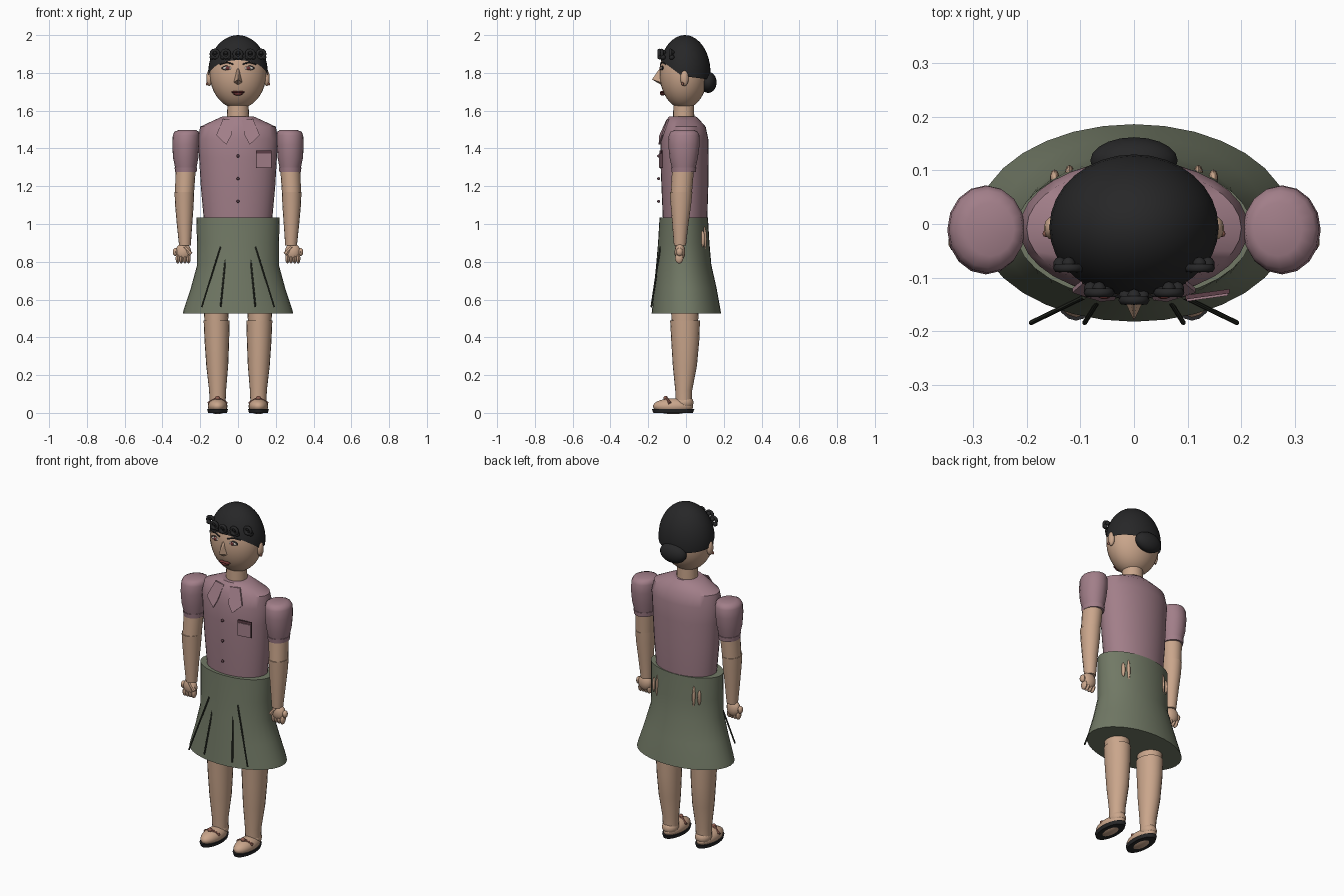
import bpy, bmesh, math
from mathutils import Vector, Matrix

cube = bpy.data.objects.get("Cube")
if cube:
    bpy.data.objects.remove(cube, do_unlink=True)


def material(name, rgb):
    m = bpy.data.materials.new(name)
    m.use_nodes = True
    m.diffuse_color = (*rgb, 1)
    m.node_tree.nodes["Principled BSDF"].inputs["Base Color"].default_value = (*rgb, 1)
    return m


SKIN = material("skin", (0.59, 0.38, 0.26))
MAUVE = material("mauve cloth", (0.36, 0.21, 0.25))
GREEN = material("green cloth", (0.165, 0.19, 0.13))
BLACK = material("black hair", (0.02, 0.02, 0.021))
PLEAT = material("dark green", (0.03, 0.035, 0.025))
STRAP = material("brown strap", (0.27, 0.11, 0.08))
LIP = material("dark red", (0.16, 0.035, 0.035))
TRIM = material("dark mauve", (0.11, 0.05, 0.065))
WHITE = material("eye white", (0.6, 0.55, 0.5))


def finish(bm, name, mat, angle=40):
    bmesh.ops.recalc_face_normals(bm, faces=bm.faces)
    me = bpy.data.meshes.new(name)
    bm.to_mesh(me)
    bm.free()
    me.materials.append(mat)
    me.shade_smooth()
    me.set_sharp_from_angle(angle=math.radians(angle))
    ob = bpy.data.objects.new(name, me)
    bpy.context.collection.objects.link(ob)
    return ob


def loft(name, mat, rings, seg=24, angle=40):
    """Closed body through ellipses (z, cx, cy, rx, ry)."""
    bm = bmesh.new()
    loops = []
    for z, cx, cy, rx, ry in rings:
        loops.append([bm.verts.new((cx + rx * math.cos(i * math.tau / seg),
                                    cy + ry * math.sin(i * math.tau / seg), z)) for i in range(seg)])
    for a, b in zip(loops, loops[1:]):
        for i in range(seg):
            j = (i + 1) % seg
            bm.faces.new((a[i], a[j], b[j], b[i]))
    bm.faces.new(loops[0])
    bm.faces.new(loops[-1])
    return finish(bm, name, mat, angle)


def ball(name, mat, pos, radii, seg=16, cuts=()):
    """Ellipsoid, optionally trimmed by (point, normal) planes."""
    bm = bmesh.new()
    bmesh.ops.create_uvsphere(bm, u_segments=seg, v_segments=seg * 2 // 3, radius=1,
                              matrix=Matrix.Translation(pos) @ Matrix.Diagonal((*radii, 1)))
    for point, normal in cuts:
        geom = bm.verts[:] + bm.edges[:] + bm.faces[:]
        bmesh.ops.bisect_plane(bm, geom=geom, plane_co=point, plane_no=normal, clear_inner=True)
    return finish(bm, name, mat)


def rod(name, mat, a, b, r, seg=8):
    a, b = Vector(a), Vector(b)
    turn = (b - a).to_track_quat('Z', 'Y').to_matrix().to_4x4()
    bm = bmesh.new()
    bmesh.ops.create_cone(bm, cap_ends=True, segments=seg, radius1=r, radius2=r,
                          depth=(b - a).length, matrix=Matrix.Translation((a + b) / 2) @ turn)
    return finish(bm, name, mat)


def plate(name, mat, points, thick=0.008):
    """Flat panel extruded toward the back."""
    bm = bmesh.new()
    face = bm.faces.new([bm.verts.new(p) for p in points])
    out = bmesh.ops.extrude_face_region(bm, geom=[face])["geom"]
    bmesh.ops.translate(bm, vec=(0, thick, 0), verts=[v for v in out if isinstance(v, bmesh.types.BMVert)])
    return finish(bm, name, mat, 20)


def ring(name, mat, pos, major, minor):
    """Small ring whose hole faces the front."""
    bpy.ops.mesh.primitive_torus_add(location=pos, rotation=(math.pi / 2, 0, 0), major_radius=major,
                                     minor_radius=minor, major_segments=12, minor_segments=6)
    ob = bpy.context.object
    ob.name = name
    ob.data.materials.append(mat)
    ob.data.shade_smooth()


# Torso and neck
loft("blouse", MAUVE, [(1.0, 0, -.005, .178, .115), (1.035, 0, -.005, .182, .118),
     (1.2, 0, -.006, .197, .124), (1.35, 0, -.008, .206, .128), (1.45, 0, -.008, .213, .126),
     (1.515, 0, -.008, .2, .112), (1.548, 0, -.015, .13, .09), (1.568, 0, -.018, .085, .072)], 32)
loft("neck", SKIN, [(1.54, 0, -.012, .058, .056), (1.66, 0, -.012, .056, .055)])

# Skirt with front pleat folds
loft("skirt", GREEN, [(.525, 0, .002, .293, .184), (.555, 0, .001, .285, .18), (.66, 0, -.004, .25, .166),
     (.785, 0, -.012, .216, .146), (.9, 0, -.012, .217, .136), (1.035, 0, -.012, .221, .128)], 32)

# Head, hair and bun
loft_head = [(0, 0, -.012)]
ball("head", SKIN, (0, -.012, 1.8), (.15, .128, .19), 32)
ball("hair", BLACK, (0, -.006, 1.8), (.158, .136, .2), 32,
     [((0, -.13, 1.865), (0, .6, .8)), ((0, -.03, 1.785), (0, .13, 1))])
ball("hair_bun", BLACK, (0, .118, 1.75), (.082, .044, .056), 20)
for x, y in ((0, -.142), (.065, -.128), (-.065, -.128), (.122, -.082), (-.122, -.082)):
    ring("front_curl", BLACK, (x, y, 1.9), .02, .009)
    for dx, dz in ((-.016, -.012), (.016, -.012), (0, .014)):
        ball("curl_tuft", BLACK, (x + dx, y + .006, 1.895 + dz), (.013, .015, .013), 10)

# Nose and mouth
bm = bmesh.new()
for p in ((0, -.128, 1.84), (.008, -.135, 1.82), (-.008, -.135, 1.82), (.03, -.118, 1.745),
          (-.03, -.118, 1.745), (0, -.18, 1.765), (0, -.12, 1.73)):
    bm.verts.new(p)
bmesh.ops.convex_hull(bm, input=bm.verts)
finish(bm, "nose", SKIN, 30)
ball("lower_lip", LIP, (0, -.124, 1.689), (.026, .014, .009), 12)
for s in (-1, 1):
    ball("upper_lip", LIP, (s * .014, -.126, 1.698), (.022, .013, .006), 12)

for s, side in ((1, "left"), (-1, "right")):
    # Face details
    ball(side + "_eye_rim", BLACK, (s * .055, -.125, 1.826), (.033, .008, .013), 16)
    ball(side + "_eye", WHITE, (s * .055, -.13, 1.825), (.026, .007, .009), 16)
    ball(side + "_iris", LIP, (s * .055, -.135, 1.825), (.011, .005, .009), 12)
    for a, b in (((.025, -.135, 1.846), (.058, -.126, 1.856)), ((.058, -.126, 1.856), (.095, -.107, 1.846))):
        rod(side + "_brow", BLACK, (s * a[0], *a[1:]), (s * b[0], *b[1:]), .004)
    ball(side + "_ear", SKIN, (s * .152, -.008, 1.772), (.016, .022, .042), 14)
    ball(side + "_earring", STRAP, (s * .164, -.018, 1.742), (.007, .007, .009), 8)

    # Puffed sleeve and cuff
    loft(side + "_sleeve", MAUVE, [(1.295, s * .276, -.012, .056, .062), (1.35, s * .277, -.012, .067, .075),
         (1.42, s * .276, -.011, .072, .083), (1.47, s * .274, -.01, .071, .081),
         (1.488, s * .272, -.01, .065, .072), (1.498, s * .268, -.01, .045, .05)], 16, 50)
    loft(side + "_cuff", MAUVE, [(1.275, s * .276, -.012, .057, .064), (1.3, s * .276, -.012, .06, .067)], 16)

    # Arm
    loft(side + "_upper_arm", SKIN, [(1.16, s * .283, -.025, .05, .056), (1.3, s * .277, -.015, .054, .058)], 16)
    loft(side + "_forearm", SKIN, [(.885, s * .281, -.032, .031, .032), (1.0, s * .283, -.03, .041, .043),
         (1.1, s * .284, -.027, .049, .054), (1.17, s * .284, -.026, .052, .06)], 16)

    # Hand
    ball(side + "_palm", SKIN, (s * .289, -.032, .852), (.042, .028, .048), 14)
    for x in (.262, .281, .3, .319):
        ball(side + "_finger", SKIN, (s * x, -.036, .818), (.012, .022, .028), 10)
    rod(side + "_thumb", SKIN, (s * .285, -.045, .88), (s * .25, -.05, .84), .012)
    ball(side + "_knuckle", SKIN, (s * .332, -.034, .852), (.014, .018, .022), 10)

    # Leg
    loft(side + "_thigh", SKIN, [(.48, s * .115, -.006, .062, .07), (.6, s * .115, -.006, .07, .076),
         (.95, s * .115, -.006, .075, .08)], 20)
    loft(side + "_shin", SKIN, [(.05, s * .108, -.012, .042, .042), (.12, s * .108, -.012, .045, .045),
         (.25, s * .11, -.006, .058, .064), (.38, s * .112, -.004, .065, .074),
         (.49, s * .113, -.005, .069, .079)], 20)
    for dx, length in ((0, .07), (.028, .045)):
        ball(side + "_skirt_gap", SKIN, (s * (.12 + dx), .094 - dx * .3, .92), (.009, .016, length), 10)

    # Shoe
    loft(side + "_sole", BLACK, [(0, s * .108, -.068, .05, .105), (.02, s * .108, -.068, .055, .112)], 24)
    ball(side + "_foot", SKIN, (s * .108, -.068, .035), (.052, .107, .042), 20)
    ball(side + "_heel", SKIN, (s * .108, -.01, .055), (.045, .05, .04), 16)
    for a, b in (((.06, -.085, .05), (.108, -.105, .078)), ((.108, -.105, .078), (.156, -.085, .05))):
        rod(side + "_strap", STRAP, (s * a[0], *a[1:]), (s * b[0], *b[1:]), .009)
    ball(side + "_strap_knot", STRAP, (s * .108, -.108, .078), (.014, .012, .012), 10)

    # Collar and pleat folds
    plate(side + "_collar", MAUVE, [(s * .02, -.105, 1.55), (s * .08, -.098, 1.555), (s * .115, -.128, 1.47),
                                    (s * .062, -.145, 1.42), (s * .036, -.142, 1.468)])
    rod(side + "_outer_pleat", PLEAT, (s * .093, -.136, .88), (s * .192, -.184, .56), .0045)
    rod(side + "_inner_pleat", PLEAT, (s * .062, -.136, .86), (s * .092, -.184, .56), .0045)

# Buttons and chest pocket
for z in (1.36, 1.24, 1.12):
    ball("button", TRIM, (0, -.145, z), (.008, .008, .008), 10)


def pocket(name, mat, x1, x2, z1, z2, lift):
    plate(name, mat, [(x, -.154 + x * .14 - lift, z) for x, z in ((x1, z1), (x2, z1), (x2, z2), (x1, z2))])


pocket("pocket_edge", TRIM, .096, .178, 1.296, 1.388, 0)
pocket("pocket", MAUVE, .099, .175, 1.299, 1.374, .004)
